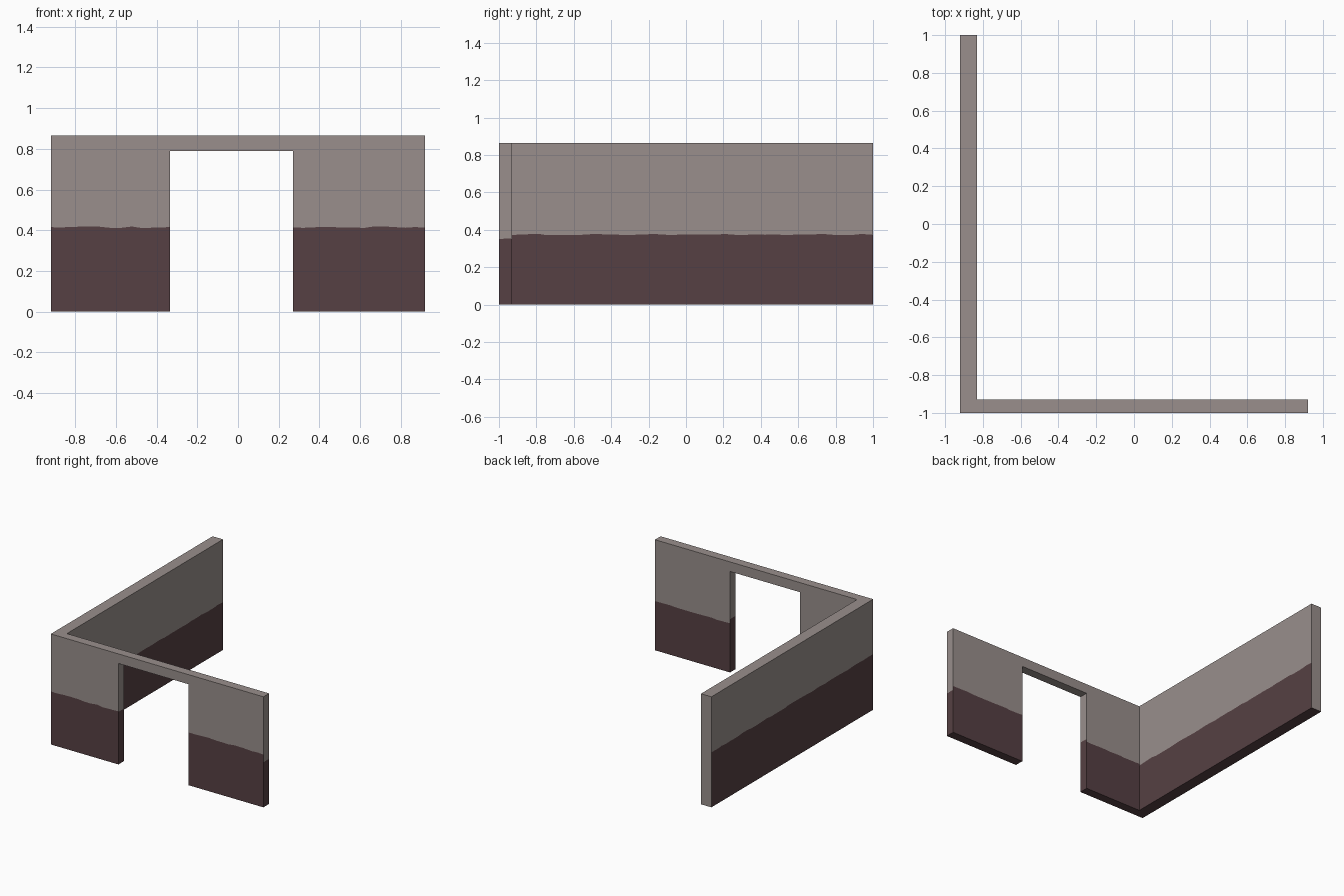
import bpy, bmesh, random
from mathutils import Vector

if "Cube" in bpy.data.objects:
    bpy.data.objects.remove(bpy.data.objects["Cube"])

random.seed(4)
X, H = 0.92, 0.865                 # half width, wall height
SIDE_X, FRONT_Y = -0.83, -0.93     # inner faces of the two walls
DOOR_L, DOOR_R, DOOR_H = -0.335, 0.27, 0.79


def material(name, rgb):
    m = bpy.data.materials.new(name)
    m.diffuse_color = (*rgb, 1)
    m.use_nodes = True
    m.node_tree.nodes["Principled BSDF"].inputs["Base Color"].default_value = m.diffuse_color
    return m


def is_back_end(f):
    return f.normal.y > 0.9 and f.calc_center_median().y > 0.9


def paint_height(f):
    """Height of the dark lower paint on each side of the walls."""
    n, c = f.normal, f.calc_center_median()
    if n.y < -0.9:
        return 0.415
    if n.y > 0.9:
        return 0.385
    if n.x < -0.9:
        return 0.432 if c.x < -0.9 else 0.415
    if c.x > 0.9:
        return 0.353
    return 0.375 if c.x < -0.6 else 0.41


def vert_on_edge(f, base, z):
    """Add a vertex at height z on the face's upright edge above base."""
    for e in f.edges:
        a, b = e.verts
        if all((v.co.xy - base.co.xy).length < 1e-4 for v in (a, b)):
            if min(a.co.z, b.co.z) < z < max(a.co.z, b.co.z):
                v = bmesh.utils.edge_split(e, a, 0.5)[1]
                v.co = (base.co.x, base.co.y, z)
                return v


bm = bmesh.new()

# Front wall with the doorway, as an extruded profile
profile = [(-X, 0), (DOOR_L, 0), (DOOR_L, DOOR_H), (DOOR_R, DOOR_H),
           (DOOR_R, 0), (X, 0), (X, H), (-X, H)]
face = bm.faces.new([bm.verts.new((x, -1, z)) for x, z in profile])
ext = bmesh.ops.extrude_face_region(bm, geom=[face], use_keep_orig=True)
bmesh.ops.translate(bm, vec=(0, FRONT_Y + 1, 0),
                    verts=[g for g in ext["geom"] if isinstance(g, bmesh.types.BMVert)])
bmesh.ops.recalc_face_normals(bm, faces=bm.faces[:])

# Side wall, pulled back from the left end of the front wall
bmesh.ops.bisect_plane(bm, geom=bm.verts[:] + bm.edges[:] + bm.faces[:],
                       plane_co=(SIDE_X, 0, 0), plane_no=(1, 0, 0))
bm.normal_update()
strip = [f for f in bm.faces if f.normal.y > 0.9 and f.calc_center_median().x < SIDE_X]
pulled = bmesh.ops.extrude_discrete_faces(bm, faces=strip)["faces"]
bmesh.ops.translate(bm, vec=(0, 1 - FRONT_Y, 0),
                    verts=list({v for f in pulled for v in f.verts}))
bmesh.ops.dissolve_limit(bm, angle_limit=0.01, verts=bm.verts[:], edges=bm.edges[:])
bmesh.ops.recalc_face_normals(bm, faces=bm.faces[:])
bm.normal_update()

# Uneven paint line cut across every upright face that meets the ground
ground_edges = [e for e in bm.edges if all(v.co.z < 1e-4 for v in e.verts)]
for e in ground_edges:
    a, b = e.verts
    for f in list(e.link_faces):
        if abs(f.normal.z) > 0.5 or is_back_end(f):
            continue
        z = paint_height(f)
        va = vert_on_edge(f, a, z + random.uniform(-0.003, 0.003))
        vb = vert_on_edge(f, b, z + random.uniform(-0.003, 0.003))
        length, d, line = e.calc_length(), 0.0, []
        while True:
            d += random.uniform(0.03, 0.09)
            if d > length - 0.02:
                break
            p = a.co.lerp(b.co, d / length)
            line.append(Vector((p.x, p.y, z + random.uniform(-0.004, 0.004))))
        if line:
            bmesh.utils.face_split(f, va, vb, coords=line)
        else:
            bmesh.utils.face_split(f, va, vb)

# Dark paint on the faces touching the ground
bm.normal_update()
for e in ground_edges:
    for f in e.link_faces:
        if not is_back_end(f):
            f.material_index = 1

mesh = bpy.data.meshes.new("corner_wall")
bm.to_mesh(mesh)
bm.free()
mesh.materials.append(material("warm grey", (0.319, 0.275, 0.262)))
mesh.materials.append(material("dark maroon", (0.093, 0.051, 0.056)))
wall = bpy.data.objects.new("corner_wall_with_doorway", mesh)
bpy.context.collection.objects.link(wall)
